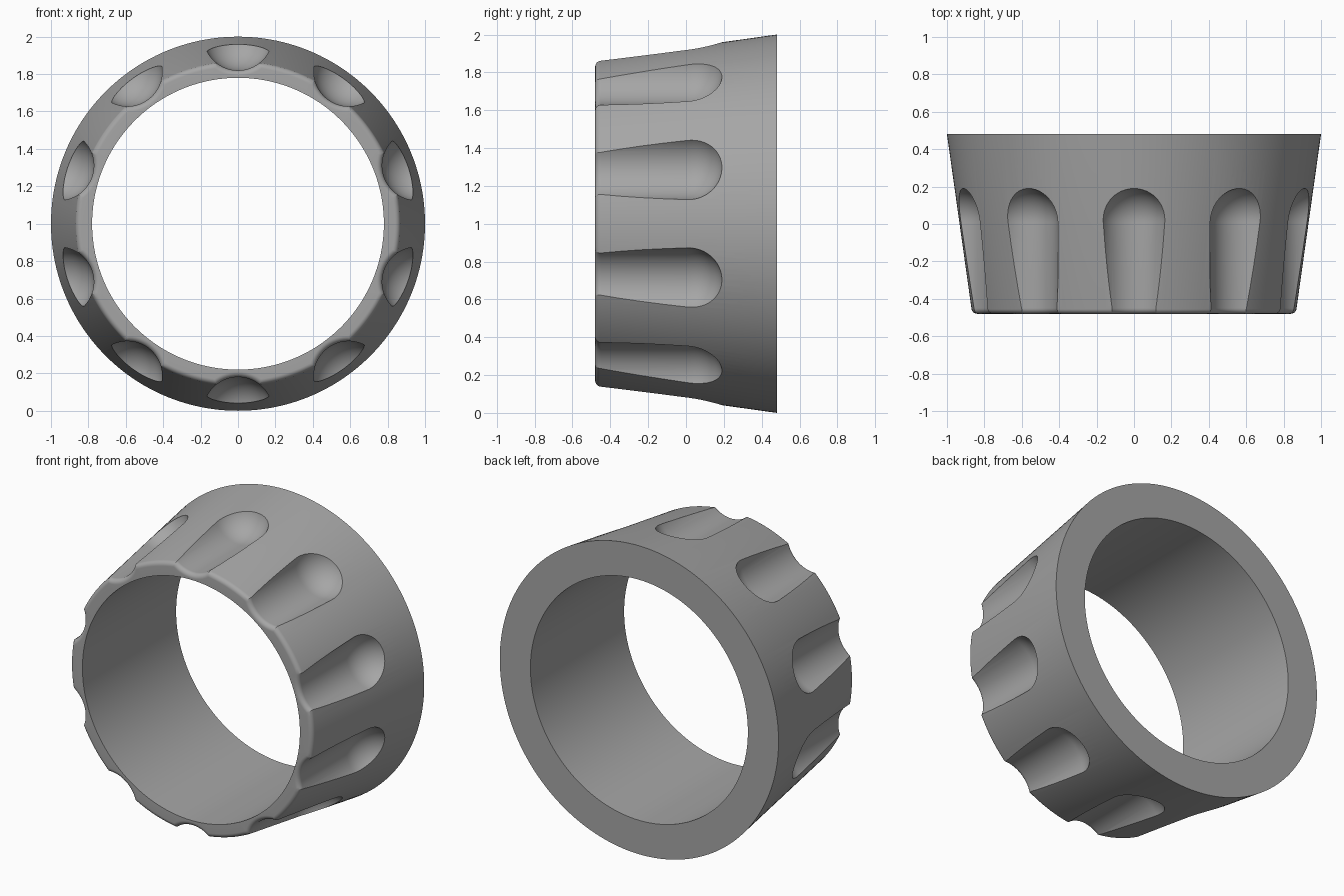
import bpy, bmesh
from math import sin, cos, tan, pi, radians
from mathutils import Matrix, Vector

cube = bpy.data.objects.get("Cube")
if cube:
    bpy.data.objects.remove(cube, do_unlink=True)

HALF = 0.48            # half length along y
INNER = 0.78           # bore radius
TAPER = radians(8)     # slope of the outer wall
FILLET = 0.03          # rounding of the front rim
FLUTE_R = 0.186        # flute radius
FLUTE_AXIS = 1.006     # distance of flute axis from ring axis
FLUTE_END = 0.01       # y of the ball end's centre
FLUTES = 10


def lathe(bm, profile, steps, closed, matrix):
    """Revolve (radius, y) points about the y axis."""
    rings = []
    for i in range(steps):
        a = 2 * pi * i / steps
        rings.append([bm.verts.new(matrix @ Vector((r * sin(a), y, r * cos(a))))
                      for r, y in profile])
    n = len(profile)
    for i in range(steps):
        a, b = rings[i], rings[(i + 1) % steps]
        for j in range(n if closed else n - 1):
            k = (j + 1) % n
            bm.faces.new((a[j], a[k], b[k], b[j]))


def finish(bm, name):
    bmesh.ops.remove_doubles(bm, verts=bm.verts, dist=1e-5)
    bmesh.ops.recalc_face_normals(bm, faces=bm.faces)
    mesh = bpy.data.meshes.new(name)
    bm.to_mesh(mesh)
    bm.free()
    obj = bpy.data.objects.new(name, mesh)
    bpy.context.collection.objects.link(obj)
    return obj


grey = bpy.data.materials.new("satin grey")
grey.use_nodes = True
colour = (0.38, 0.38, 0.38, 1)
grey.diffuse_color = colour
grey.node_tree.nodes["Principled BSDF"].inputs["Base Color"].default_value = colour

# Tapered ring with a rounded front rim
cy = -HALF + FILLET
cr = 1 - (HALF - cy) * tan(TAPER) - FILLET / cos(TAPER)
profile = [(INNER, -HALF), (INNER, HALF), (1, HALF)]
for i in range(9):
    a = TAPER + (pi / 2 - TAPER) * i / 8
    profile.append((cr + FILLET * cos(a), cy - FILLET * sin(a)))
bm = bmesh.new()
lathe(bm, profile, 180, True, Matrix.Translation((0, 0, 1)))
ring = finish(bm, "fluted_ring")
ring.data.materials.append(grey)

# Flute cutters: ball end, straight shaft, flared mouth that rounds the rim
profile = []
for i in range(17):
    a = pi / 2 * i / 16
    profile.append((FLUTE_R * sin(a), FLUTE_END + FLUTE_R * cos(a)))
for i in range(9):
    a = pi / 2 * i / 8
    profile.append((FLUTE_R + FILLET * (1 - cos(a)), cy - FILLET * sin(a)))
profile += [(FLUTE_R + FILLET, -HALF - 0.05), (0, -HALF - 0.05)]
bm = bmesh.new()
for i in range(FLUTES):
    spin = Matrix.Rotation(2 * pi * i / FLUTES, 4, 'Y')
    place = Matrix.Translation((0, 0, 1)) @ spin @ Matrix.Translation((0, 0, FLUTE_AXIS))
    lathe(bm, profile, 64, False, place)
cutter = finish(bm, "flute_cutter")
cutter.data.materials.append(grey)
cutter.hide_render = True

# Cut the flutes, then drop the cutter
cut = ring.modifiers.new("flutes", 'BOOLEAN')
cut.operation = 'DIFFERENCE'
cut.solver = 'EXACT'
cut.object = cutter
for o in bpy.context.selected_objects:
    o.select_set(False)
bpy.context.view_layer.objects.active = ring
ring.select_set(True)
bpy.ops.object.modifier_apply(modifier=cut.name)
bpy.data.objects.remove(cutter, do_unlink=True)
bpy.ops.object.shade_smooth_by_angle(angle=radians(25))
